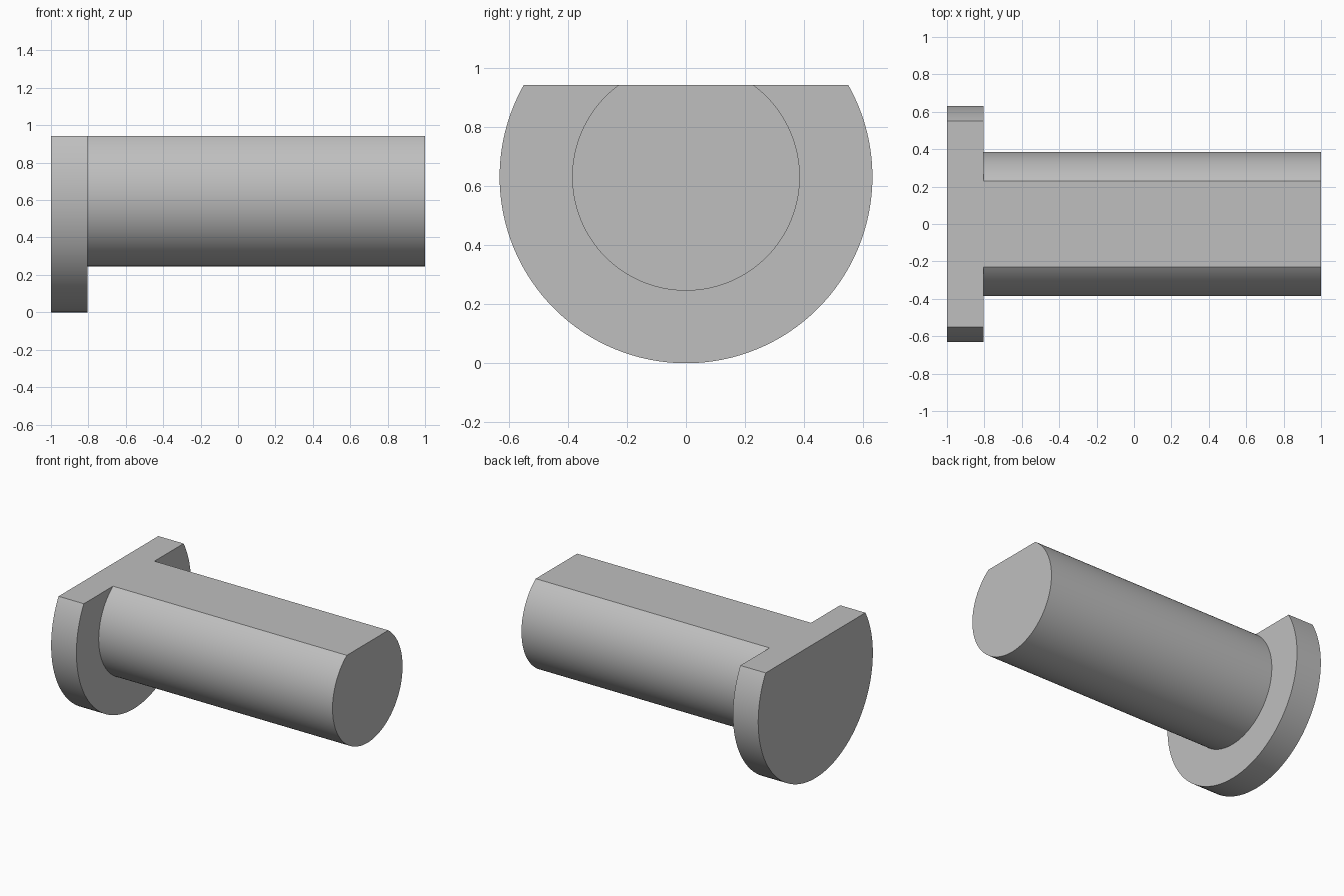
import bpy, bmesh, math
from mathutils import Vector

cube = bpy.data.objects.get("Cube")
if cube:
    bpy.data.objects.remove(cube, do_unlink=True)

FLANGE_R, SHAFT_R = 0.632, 0.386
SHOULDER_X, FLAT_Z = -0.805, 0.943
SEGMENTS = 128

# Plain grey material
grey = bpy.data.materials.new("grey")
grey.use_nodes = True
colour = (0.52, 0.52, 0.52, 1)
grey.diffuse_color = colour
grey.node_tree.nodes["Principled BSDF"].inputs["Base Color"].default_value = colour

# Rings of the stepped pin, along x
bm = bmesh.new()
rings = []
for x, radius in ((-1, FLANGE_R), (SHOULDER_X, FLANGE_R), (SHOULDER_X, SHAFT_R), (1, SHAFT_R)):
    ring = []
    for i in range(SEGMENTS):
        a = math.tau * i / SEGMENTS
        ring.append(bm.verts.new((x, radius * math.sin(a), FLANGE_R - radius * math.cos(a))))
    rings.append(ring)

# Walls, shoulder and end caps
for first, second in zip(rings, rings[1:]):
    for i in range(SEGMENTS):
        j = (i + 1) % SEGMENTS
        bm.faces.new((first[i], first[j], second[j], second[i]))
bm.faces.new(rings[0])
bm.faces.new(rings[-1])

# Flat cut along the top, closed with one T-shaped face
cut = bmesh.ops.bisect_plane(bm, geom=bm.verts[:] + bm.edges[:] + bm.faces[:],
                             plane_co=Vector((0, 0, FLAT_Z)), plane_no=Vector((0, 0, 1)),
                             clear_outer=True)
rim = [e for e in bm.edges if e.is_boundary]
bmesh.ops.holes_fill(bm, edges=rim, sides=0)
bmesh.ops.recalc_face_normals(bm, faces=bm.faces[:])

mesh = bpy.data.meshes.new("flanged_pin")
bm.to_mesh(mesh)
bm.free()
mesh.materials.append(grey)
pin = bpy.data.objects.new("flanged_pin", mesh)
bpy.context.collection.objects.link(pin)

# Smooth round walls, sharp rims
bpy.ops.object.select_all(action='DESELECT')
pin.select_set(True)
bpy.context.view_layer.objects.active = pin
bpy.ops.object.shade_smooth_by_angle(angle=math.radians(25))
